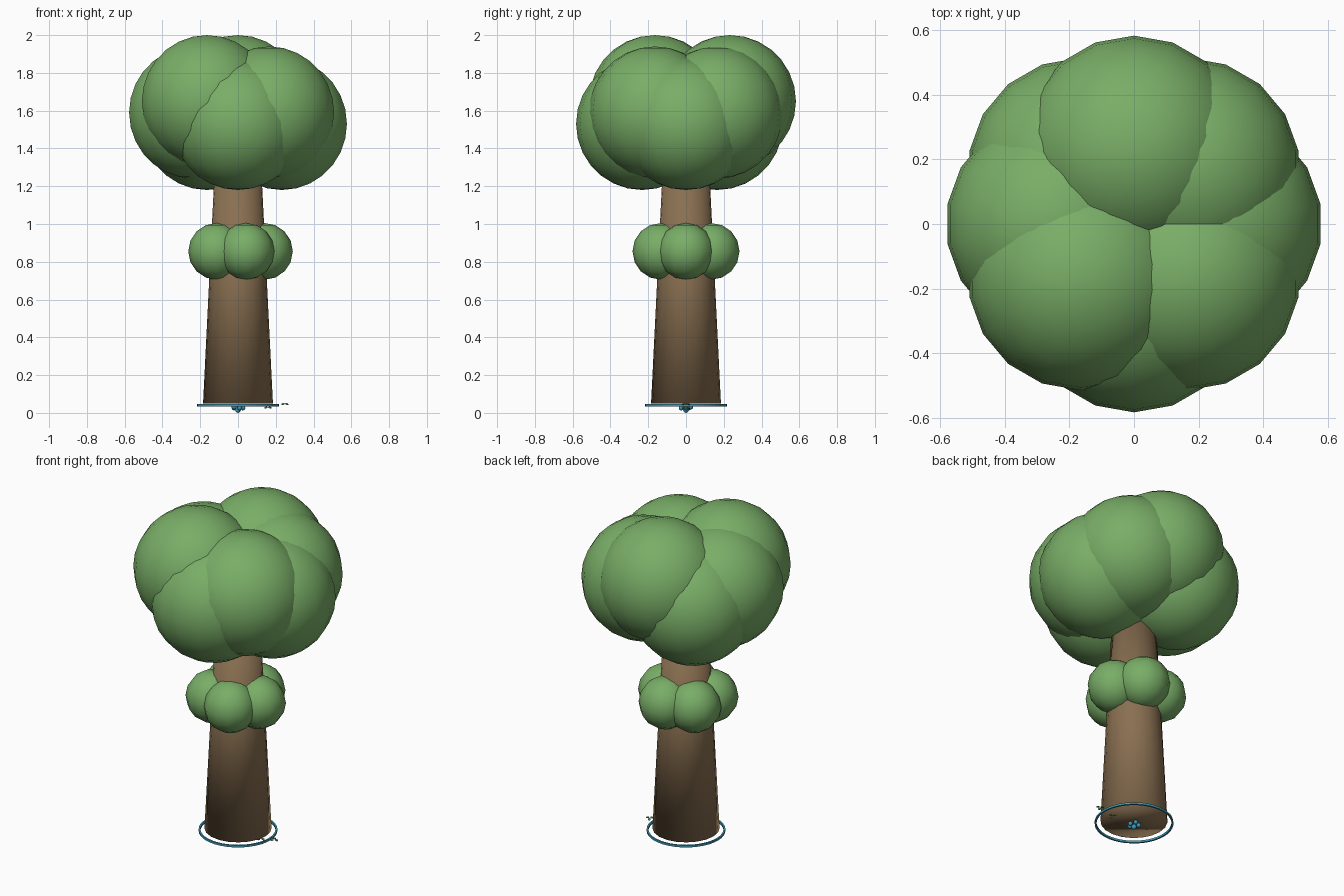
import bpy, bmesh, math
from mathutils import Matrix, Vector

if "Cube" in bpy.data.objects:
    bpy.data.objects.remove(bpy.data.objects["Cube"])


def material(name, rgb):
    m = bpy.data.materials.new(name)
    m.diffuse_color = (*rgb, 1)
    m.use_nodes = True
    m.node_tree.nodes["Principled BSDF"].inputs["Base Color"].default_value = m.diffuse_color
    return m


LEAF = material("leaf green", (0.19, 0.42, 0.135))
BARK = material("bark brown", (0.25, 0.16, 0.082))
WATER = material("water blue", (0.05, 0.33, 0.48))


def finish(name, bm, mat, smooth=True):
    me = bpy.data.meshes.new(name)
    bm.to_mesh(me)
    bm.free()
    for p in me.polygons:
        p.use_smooth = smooth
    me.materials.append(mat)
    ob = bpy.data.objects.new(name, me)
    bpy.context.collection.objects.link(ob)
    return ob


def ball(name, centre, r, segs, rings, mat, turn=0.0):
    bm = bmesh.new()
    bmesh.ops.create_uvsphere(bm, u_segments=segs, v_segments=rings, radius=r,
                              matrix=Matrix.Rotation(turn, 4, 'Z'))
    ob = finish(name, bm, mat)
    ob.location = centre
    return ob


def on_ring(i, n, r, z):
    a = math.tau * i / n
    return Vector((r * math.cos(a), r * math.sin(a), z))


# Tapered trunk
bm = bmesh.new()
bmesh.ops.create_cone(bm, cap_ends=True, segments=20, radius1=0.185,
                      radius2=0.123, depth=1.25,
                      matrix=Matrix.Translation((0, 0, 0.05 + 0.625)))
finish("trunk", bm, BARK)

# Crown: eight leaf balls stepping through three heights
for i in range(8):
    ball(f"crown_leaf_{i + 1}", on_ring(i, 8, 0.232, 1.53 + 0.06 * (i % 3)),
         0.35, 18, 14, LEAF)

# Collar of five small leaf balls round the trunk
for i in range(5):
    ball(f"collar_leaf_{i + 1}", on_ring(i, 5, 0.14, 0.855),
         0.15, 12, 8, LEAF)

# Thin water hoop at the foot
bm = bmesh.new()
n = 40
section = [(0.207, 0.034), (0.217, 0.034), (0.217, 0.046), (0.207, 0.046)]
loops = [[bm.verts.new(on_ring(i, n, r, z)) for r, z in section] for i in range(n)]
for i in range(n):
    a, b = loops[i], loops[(i + 1) % n]
    for k in range(4):
        j = (k + 1) % 4
        bm.faces.new((a[k], b[k], b[j], a[j]))
bmesh.ops.recalc_face_normals(bm, faces=bm.faces)
finish("water_hoop", bm, WATER, smooth=False)

# Cluster of droplets under the trunk
ball("droplet_centre", (0, 0, 0.015), 0.015, 8, 6, WATER)
for i in range(5):
    ball(f"droplet_{i + 1}", on_ring(i, 5, 0.026, 0.026 + 0.005 * (i % 2)),
         0.013, 8, 6, WATER)

# Tiny leaf sprigs beside the foot
for s, (x, z) in enumerate([(0.155, 0.028), (0.245, 0.047)]):
    for k in range(3):
        bm = bmesh.new()
        bmesh.ops.create_icosphere(
            bm, subdivisions=1, radius=0.011,
            matrix=Matrix.Diagonal((1, 0.8, 0.45, 1)))
        leaf = finish(f"sprig_{s + 1}_leaf_{k + 1}", bm, LEAF, smooth=False)
        leaf.location = on_ring(k, 3, 0.014, z) + Vector((x, 0, 0))
        leaf.rotation_euler = (0, 0.3, math.tau * k / 3)
